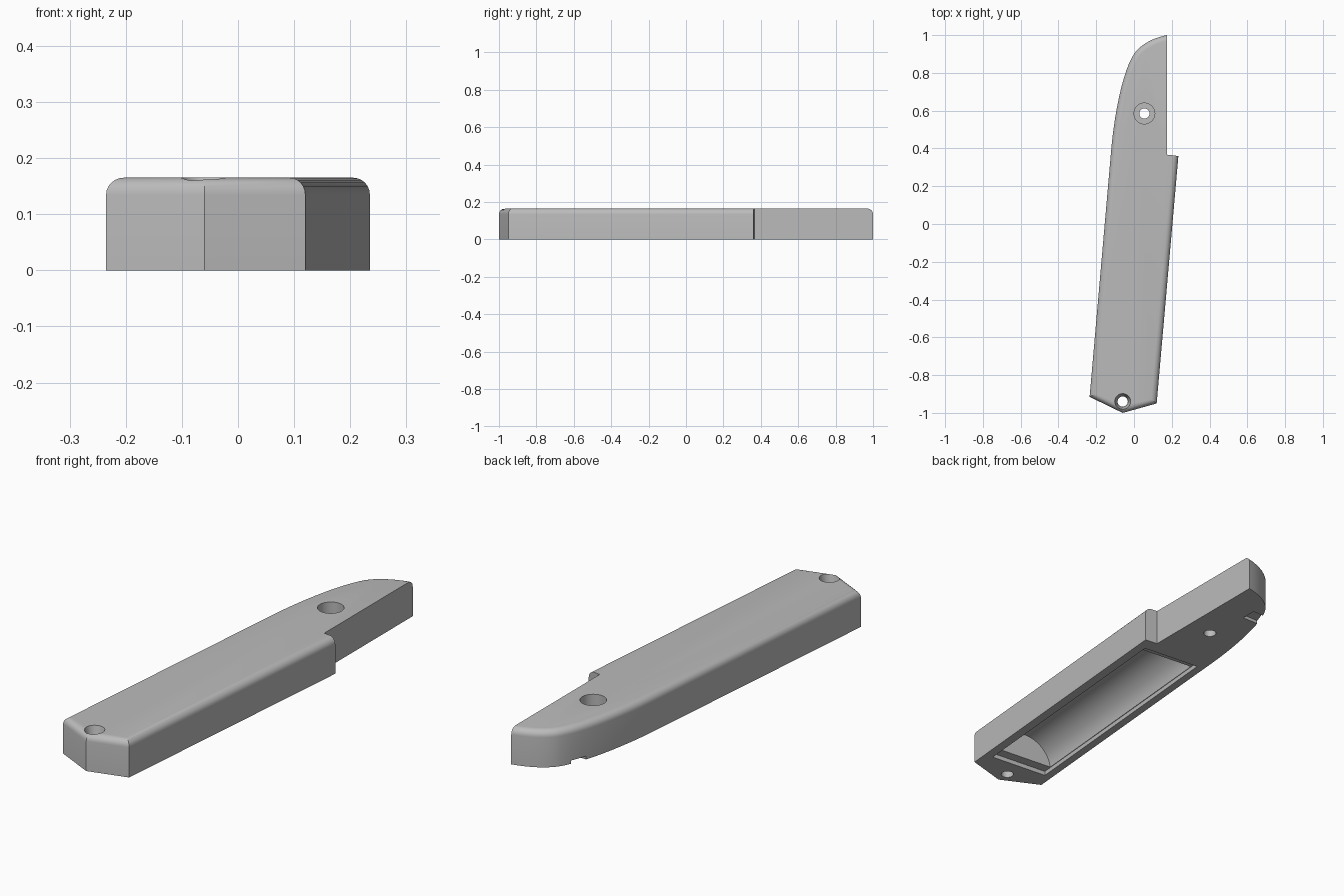
import bpy, bmesh, math
from mathutils import Vector, Matrix
from mathutils.geometry import interpolate_bezier

cube = bpy.data.objects.get("Cube")
if cube:
    bpy.data.objects.remove(cube, do_unlink=True)

HEIGHT = 0.165
ROUND = 0.03
SLANT = math.atan(0.0878)          # lean of the long handle axis

grey = bpy.data.materials.new("mid grey")
grey.use_nodes = True
grey.diffuse_color = (0.5, 0.5, 0.5, 1)
grey.node_tree.nodes["Principled BSDF"].inputs["Base Color"].default_value = (0.5, 0.5, 0.5, 1)


def make_object(name, bm):
    bmesh.ops.recalc_face_normals(bm, faces=bm.faces)
    mesh = bpy.data.meshes.new(name)
    bm.to_mesh(mesh)
    bm.free()
    mesh.materials.append(grey)
    obj = bpy.data.objects.new(name, mesh)
    bpy.context.collection.objects.link(obj)
    return obj


def curve(a, b, c, d, steps):
    pts = [Vector((*p, 0)) for p in (a, b, c, d)]
    return [tuple(p.xy) for p in interpolate_bezier(*pts, steps)]


# Body outline: rounded nose, pointed butt, stepped right side
nose = curve((0.175, 1), (0.1, 0.985), (0.033, 0.95), (0, 0.9), 12)
flank = curve((0, 0.9), (-0.065, 0.8), (-0.106, 0.56), (-0.12, 0.4), 14)
butt = [(-0.235, -0.915), (-0.06, -1), (0.12, -0.95)]
step = [(0.235, 0.36), (0.175, 0.367)]
outline = nose + flank[1:] + butt + step

bm = bmesh.new()
base = bm.faces.new([bm.verts.new((x, y, 0)) for x, y in outline])
top = bmesh.ops.extrude_face_region(bm, geom=[base])["geom"]
top_verts = [g for g in top if isinstance(g, bmesh.types.BMVert)]
bmesh.ops.translate(bm, verts=top_verts, vec=(0, 0, HEIGHT))


# Round the top rim, leaving the step and the straight spine sharp
def is_rounded(edge):
    if any(v.co.z < HEIGHT / 2 for v in edge.verts):
        return False
    return not any(abs(v.co.x - step[1][0]) < 1e-4 and abs(v.co.y - step[1][1]) < 1e-4
                   for v in edge.verts)


rim = [e for e in bm.edges if is_rounded(e)]
bmesh.ops.bevel(bm, geom=rim, offset=ROUND, offset_type='OFFSET', segments=6,
                profile=0.5, affect='EDGES', clamp_overlap=False)
body = make_object("handle_half", bm)


def cone(name, x, y, z0, z1, r0, r1):
    bm = bmesh.new()
    bmesh.ops.create_cone(bm, cap_ends=True, segments=40, radius1=r0, radius2=r1,
                          depth=z1 - z0,
                          matrix=Matrix.Translation((x, y, (z0 + z1) / 2)))
    return make_object(name, bm)


def box(name, size, matrix):
    bm = bmesh.new()
    bmesh.ops.create_cube(bm, size=1, matrix=matrix @ Matrix.Diagonal((*size, 1)))
    return make_object(name, bm)


# Underside hollow: shallow rectangle with a half-round trough inside it
axis = Matrix.Translation((-0.002, -0.27, 0)) @ Matrix.Rotation(-SLANT, 4, 'Z')
pocket = box("pocket_cutter", (0.28, 1.17, 0.04), axis)
bm = bmesh.new()
bmesh.ops.create_cone(bm, cap_ends=True, segments=64, radius1=0.139, radius2=0.139,
                      depth=1.08, matrix=axis @ Matrix.Rotation(math.pi / 2, 4, 'X'))
trough = make_object("trough_cutter", bm)

# Screw holes, the nose one counterbored and the butt one tapered
cutters = [pocket, trough]
for name, x, y in (("nose", 0.055, 0.585), ("butt", -0.06, -0.94)):
    cutters.append(cone(name + "_hole_cutter", x, y, -0.1, 0.3, 0.027, 0.027))
cutters.append(cone("counterbore_cutter", 0.055, 0.585, 0.085, 0.3, 0.055, 0.055))
cutters.append(cone("taper_cutter", -0.06, -0.94, 0.105, HEIGHT + 0.002, 0.028, 0.0425))

# Small nick under the curved flank
cutters.append(box("nick_cutter", (0.14, 0.07, 0.03),
                   Matrix.Translation((-0.04, 0.82, 0))))

# Apply the cuts and remove the helpers
bpy.context.view_layer.objects.active = body
body.select_set(True)
for cutter in cutters:
    cutter.hide_render = True
    mod = body.modifiers.new(cutter.name, 'BOOLEAN')
    mod.operation = 'DIFFERENCE'
    mod.solver = 'EXACT'
    mod.object = cutter
    bpy.ops.object.modifier_apply(modifier=mod.name)
    bpy.data.objects.remove(cutter, do_unlink=True)

bpy.ops.object.shade_smooth_by_angle(angle=math.radians(25))
